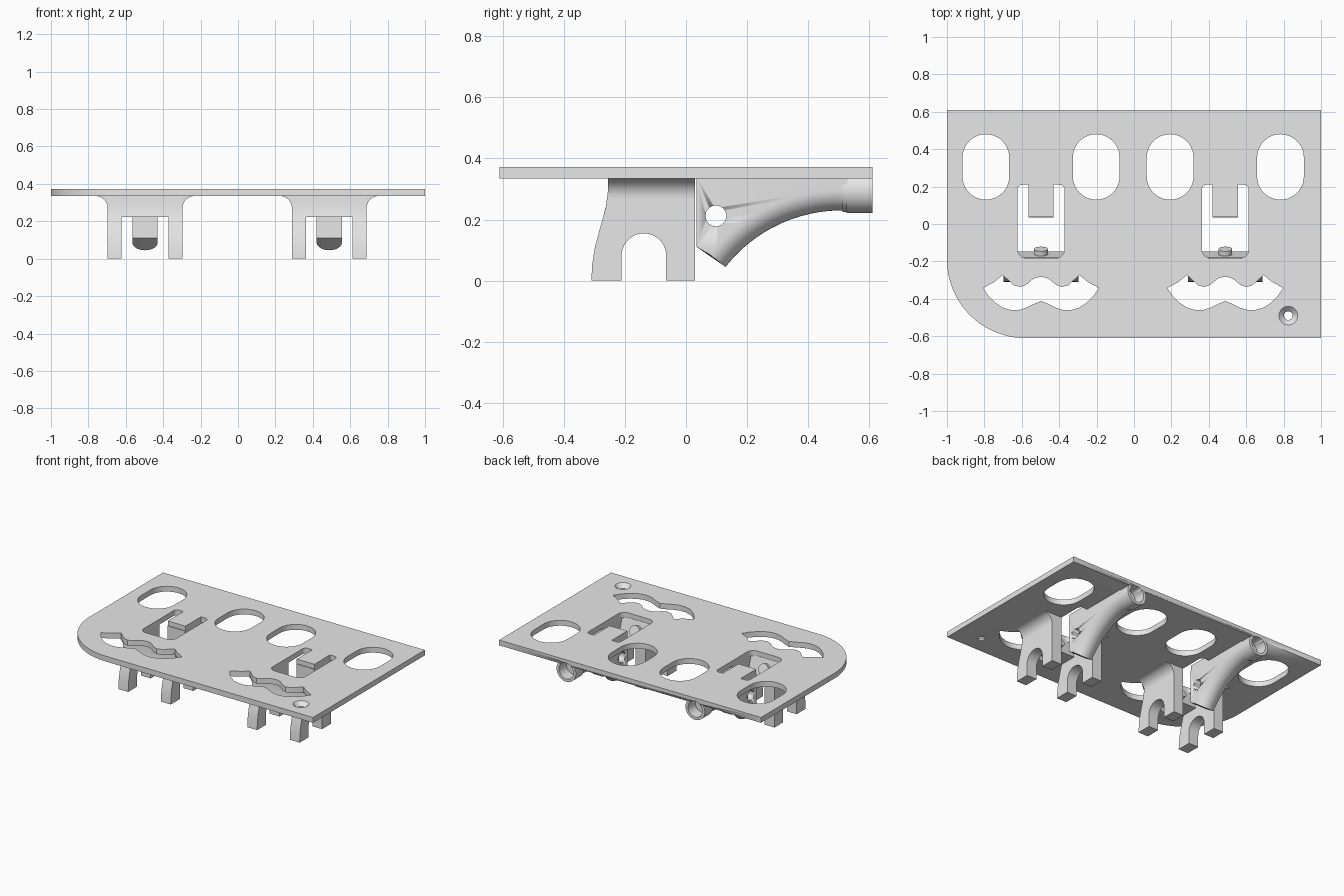
import bpy, bmesh
from math import sin, cos, pi, radians, hypot, atan2
from mathutils import Matrix, Vector

if "Cube" in bpy.data.objects:
    bpy.data.objects.remove(bpy.data.objects["Cube"])

grey = bpy.data.materials.new("light_grey")
grey.use_nodes = True
grey.diffuse_color = (0.8, 0.8, 0.8, 1)
grey.node_tree.nodes["Principled BSDF"].inputs["Base Color"].default_value = (0.8, 0.8, 0.8, 1)

BOTTOM, TOP = 0.335, 0.372
HALF = 0.0675            # half width of the arm
INNER, OUTER = 0.125, 0.2  # bracket faces measured from its centre

# Local profile axes mapped to the world for each extrusion direction
AXES = {
    "x": Matrix(((0, 0, 1), (1, 0, 0), (0, 1, 0))),
    "y": Matrix(((1, 0, 0), (0, 0, -1), (0, 1, 0))),
    "z": Matrix.Identity(3),
}


def arc(cx, cy, r, start, end, n=12):
    angles = [radians(start + (end - start) * i / n) for i in range(n + 1)]
    return [(cx + r * cos(a), cy + r * sin(a)) for a in angles]


def circle(cx, cy, r, n=40):
    return arc(cx, cy, r, 0, 360, n)[:-1]


def finish(name, bm):
    bmesh.ops.recalc_face_normals(bm, faces=bm.faces)
    mesh = bpy.data.meshes.new(name)
    bm.to_mesh(mesh)
    bm.free()
    mesh.materials.clear()
    mesh.materials.append(grey)
    obj = bpy.data.objects.new(name, mesh)
    bpy.context.collection.objects.link(obj)
    bpy.ops.object.select_all(action="DESELECT")
    obj.select_set(True)
    bpy.context.view_layer.objects.active = obj
    bpy.ops.object.shade_smooth_by_angle(angle=radians(30))
    return obj


def prism(name, loops, lo, hi, axis="z"):
    """Extrude nested outlines between lo and hi along an axis."""
    curve = bpy.data.curves.new(name, "CURVE")
    curve.dimensions, curve.fill_mode = "2D", "BOTH"
    curve.extrude = (hi - lo) / 2
    for loop in loops:
        spline = curve.splines.new("POLY")
        spline.points.add(len(loop) - 1)
        for point, (a, b) in zip(spline.points, loop):
            point.co = (a, b, 0, 1)
        spline.use_cyclic_u = True
    temp = bpy.data.objects.new(name + "_outline", curve)
    bpy.context.collection.objects.link(temp)
    mesh = bpy.data.meshes.new_from_object(
        temp.evaluated_get(bpy.context.evaluated_depsgraph_get()))
    bpy.data.objects.remove(temp)
    bm = bmesh.new()
    bm.from_mesh(mesh)
    bmesh.ops.remove_doubles(bm, verts=bm.verts, dist=1e-5)
    middle = (lo + hi) / 2 * (-1 if axis == "y" else 1)
    for v in bm.verts:
        v.co = AXES[axis] @ (v.co + Vector((0, 0, middle)))
    return finish(name, bm)


def cut(target, cutter):
    mod = target.modifiers.new("cut", "BOOLEAN")
    mod.operation, mod.solver, mod.object = "DIFFERENCE", "EXACT", cutter
    bpy.context.view_layer.objects.active = target
    bpy.ops.object.modifier_apply(modifier=mod.name)
    bpy.data.objects.remove(cutter)


def mirrored(half):
    """Complete a half outline that runs from the centre line and back."""
    return half + [(-x, y) for x, y in reversed(half) if abs(x) > 1e-6]


def shifted(loop, cx):
    return [(x + cx, y) for x, y in loop]


# Outlines of the openings that repeat in the plate
oval = arc(0, 0.355, INNER, 0, 180, 20) + arc(0, 0.255, INNER, 180, 360, 20)
pocket = mirrored([(HALF, 0.04), (HALF, 0.21)] + arc(0.1, 0.185, 0.025, 90, 0, 6)
                  + arc(0.08, -0.137, 0.045, 0, -90, 8))
wave = mirrored([(0, -0.283), (0.025, -0.286), (0.045, -0.296), (0.08, -0.325),
                 (0.11, -0.337), (0.145, -0.328), (0.205, -0.273), (0.25, -0.31),
                 (0.31, -0.342), (0.28, -0.385), (0.245, -0.42), (0.205, -0.447),
                 (0.16, -0.46), (0.12, -0.46), (0.08, -0.448), (0.04, -0.428),
                 (0, -0.412)])

CENTRES = {"right": -0.497, "left": 0.488}
outline = [(1, -0.61), (1, 0.61), (-1, 0.61)] + arc(-0.58, -0.19, 0.42, 180, 270, 32)
openings = [circle(0.825, -0.49, 0.05)]
for cx in CENTRES.values():
    openings += [shifted(oval, cx - 0.295), shifted(oval, cx + 0.295),
                 shifted(pocket, cx), shifted(wave, cx)]
plate = prism("plate", [outline] + openings, BOTTOM, TOP)

# Countersunk screw hole lining
bm = bmesh.new()
rings = [[bm.verts.new((x, y, z)) for x, y in circle(0.825, -0.49, r)]
         for r, z in ((0.05, TOP), (0.023, 0.345), (0.023, BOTTOM), (0.05, BOTTOM))]
for a, b in zip(rings, rings[1:] + rings[:1]):
    for i in range(len(a)):
        j = (i + 1) % len(a)
        bm.faces.new((a[i], a[j], b[j], b[i]))
finish("countersink", bm)

# Leg side profile with an arched slot
front_edge = [(-0.255, 0.34), (-0.256, 0.29), (-0.262, 0.245), (-0.272, 0.205),
              (-0.285, 0.16), (-0.298, 0.11), (-0.307, 0.055), (-0.31, 0)]
leg = (front_edge + [(-0.211, 0)] + arc(-0.138, 0.082, 0.073, 180, 0, 20)
       + [(-0.065, 0), (0.03, 0), (0.03, 0.34)])
wall = front_edge[:3] + [(-0.268, 0.222), (-0.146, 0.222), (-0.18, 0.34)]


def make_arm(name, cx):
    """Flat sided arm with a rounded underside following an arc."""
    radius, cy, cz = 0.483, 0.51, -0.253
    tip = 180 - atan2(0.298, 0.38) * 180 / pi
    bm = bmesh.new()
    slices, n = [], 20
    for i in range(n + 1):
        t = pi * i / n
        rise = HALF * (1 - sin(t))
        curve = arc(cy, cz, radius + rise, tip, 90, 24)
        loop = ([(0.035, 0.34), (0.035, 0.11)] + curve
                + [(0.53, curve[-1][1]), (0.53, 0.34)])
        slices.append([bm.verts.new((cx - HALF * cos(t), y, z)) for y, z in loop])
    for a, b in zip(slices, slices[1:]):
        for k in range(len(a)):
            m = (k + 1) % len(a)
            bm.faces.new((a[k], a[m], b[m], b[k]))
    bm.faces.new(slices[0])
    bm.faces.new(slices[-1])
    return finish(name, bm)


for side, cx in CENTRES.items():
    # Bracket legs, with a flare where they meet the plate
    for s, label in ((-1, "outer_right"), (1, "outer_left")):
        lo, hi = sorted((cx + s * INNER, cx + s * OUTER))
        prism(f"{side}_leg_{label}", [leg], lo, hi, "x")
        flare = [(OUTER - 0.005, 0.338), (OUTER - 0.005, 0.27)] \
            + arc(OUTER + 0.065, 0.27, 0.065, 180, 90) + [(OUTER + 0.065, 0.338)]
        prism(f"{side}_flare_{label}", [[(cx + s * x, z) for x, z in flare]],
              -0.255, 0.03, "y")
    # Sloping front wall and its peg
    prism(f"{side}_front_wall", [wall], cx - INNER, cx + INNER, "x")
    peg_axis = Vector((0, 0.94, 0.34))
    bm = bmesh.new()
    place = (Matrix.Translation((cx, -0.162, 0.275))
             @ peg_axis.to_track_quat("Z", "Y").to_matrix().to_4x4())
    bmesh.ops.create_cone(bm, cap_ends=True, segments=32, radius1=0.037,
                          radius2=0.037, depth=0.06, matrix=place)
    finish(f"{side}_peg", bm)

    # Arm with a cross hole, flush tongue cap and nozzle
    arm = make_arm(f"{side}_arm", cx)
    cut(arm, prism("hole_cutter", [circle(0.098, 0.212, 0.034)], cx - 0.2, cx + 0.2, "x"))
    prism(f"{side}_nozzle", [circle(cx, 0.295, 0.074), circle(cx, 0.295, 0.055)],
          0.525, 0.61, "y")
    prism(f"{side}_nozzle_collar", [circle(cx, 0.295, 0.07)], 0.513, 0.53, "y")
    cut(plate, prism("bore_cutter", [circle(cx, 0.295, 0.055)], 0.53, 0.7, "y"))
